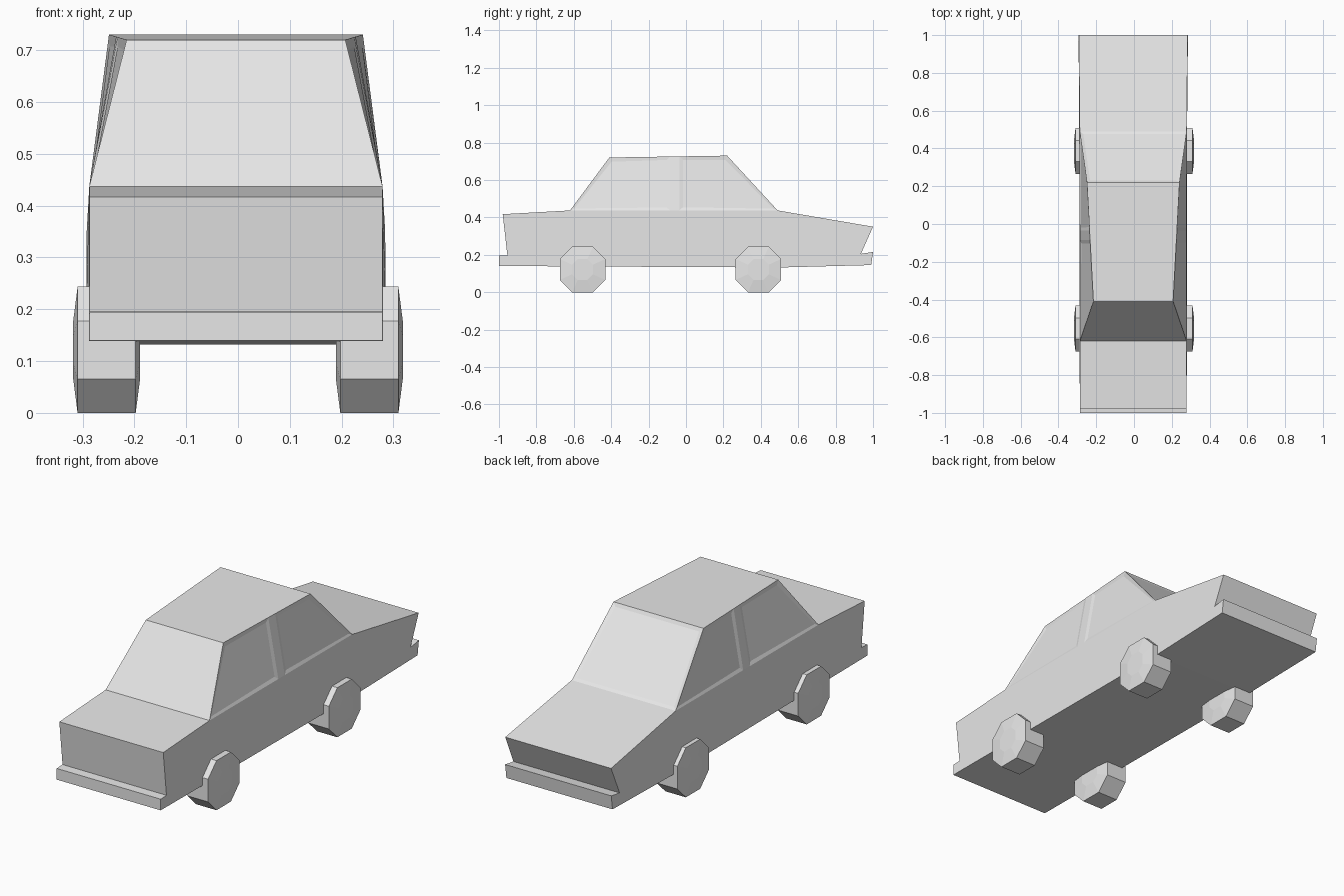
import bpy, bmesh
from mathutils import Vector

cube = bpy.data.objects.get("Cube")
if cube:
    bpy.data.objects.remove(cube, do_unlink=True)

grey = bpy.data.materials.new("light_grey")
grey.use_nodes = True
grey.diffuse_color = (0.8, 0.8, 0.8, 1)
grey.node_tree.nodes["Principled BSDF"].inputs["Base Color"].default_value = (0.8, 0.8, 0.8, 1)


def finish(bm, name):
    bmesh.ops.recalc_face_normals(bm, faces=bm.faces)
    mesh = bpy.data.meshes.new(name)
    bm.to_mesh(mesh)
    bm.free()
    mesh.materials.append(grey)
    obj = bpy.data.objects.new(name, mesh)
    bpy.context.collection.objects.link(obj)
    return obj


# Car body: side profile as (y, z, half width), running front to back and under
SHIFT = -0.004
profile = [
    (-1.0, 0.14, 0.283), (-1.0, 0.195, 0.283), (-0.955, 0.197, 0.283),
    (-0.98, 0.417, 0.283), (-0.62, 0.437, 0.283),      # nose and bonnet
    (-0.41, 0.72, 0.211), (0.22, 0.73, 0.245),         # roof
    (0.49, 0.437, 0.283), (1.0, 0.35, 0.288),          # boot lid
    (0.935, 0.205, 0.289), (1.0, 0.215, 0.289),
    (0.99, 0.145, 0.289), (0.5, 0.132, 0.285),         # tail and floor
]
BONNET_END, BOOT_START = 4, 7
bm = bmesh.new()
sides = [[bm.verts.new((s * w + SHIFT, y, z)) for y, z, w in profile] for s in (-1, 1)]
n = len(profile)
for i in range(n):
    j = (i + 1) % n
    bm.faces.new((sides[0][i], sides[0][j], sides[1][j], sides[1][i]))
for row in sides:
    bm.faces.new(row[BONNET_END:BOOT_START + 1])
    bm.faces.new(row[:BONNET_END + 1] + row[BOOT_START:])
bmesh.ops.recalc_face_normals(bm, faces=bm.faces)

# Door pillar: cut the cabin sides, then sink the windows and rear screen
for y in (-0.085, -0.035):
    bmesh.ops.bisect_plane(bm, geom=bm.verts[:] + bm.edges[:] + bm.faces[:],
                           plane_co=(0, y, 0), plane_no=(0, 1, 0))
bm.normal_update()
windows = []
for f in bm.faces:
    c = f.calc_center_median()
    is_side = abs(f.normal.x) > 0.8 and abs(c.y + 0.06) > 0.05
    is_rear = f.normal.y > 0.3
    if 0.5 < c.z < 0.7 and (is_side or is_rear):
        windows.append(f)
bmesh.ops.inset_individual(bm, faces=windows, thickness=0.025, depth=-0.004)
finish(bm, "car_body")


# Wheels: eight-sided, with slightly domed faces
def wheel(name, x, y):
    half, flat, mid = 0.122, 0.056, 0.1215
    ring = [(-flat, -half), (flat, -half), (half, -flat), (half, flat),
            (flat, half), (-flat, half), (-half, flat), (-half, -flat)]
    stations = [(-0.0645, 0.46), (-0.056, 1), (0.056, 1), (0.0645, 0.46)]
    bm = bmesh.new()
    loops = [[bm.verts.new((dx, a * k, b * k)) for a, b in ring] for dx, k in stations]
    for p, q in zip(loops, loops[1:]):
        for i in range(len(ring)):
            j = (i + 1) % len(ring)
            bm.faces.new((p[i], p[j], q[j], q[i]))
    bm.faces.new(loops[0])
    bm.faces.new(loops[-1])
    finish(bm, name).location = Vector((x, y, mid))


for side, x in (("left", 0.2535), ("right", -0.2535)):
    for end, y in (("front", -0.553), ("rear", 0.387)):
        wheel(f"{end}_{side}_wheel", x, y)
